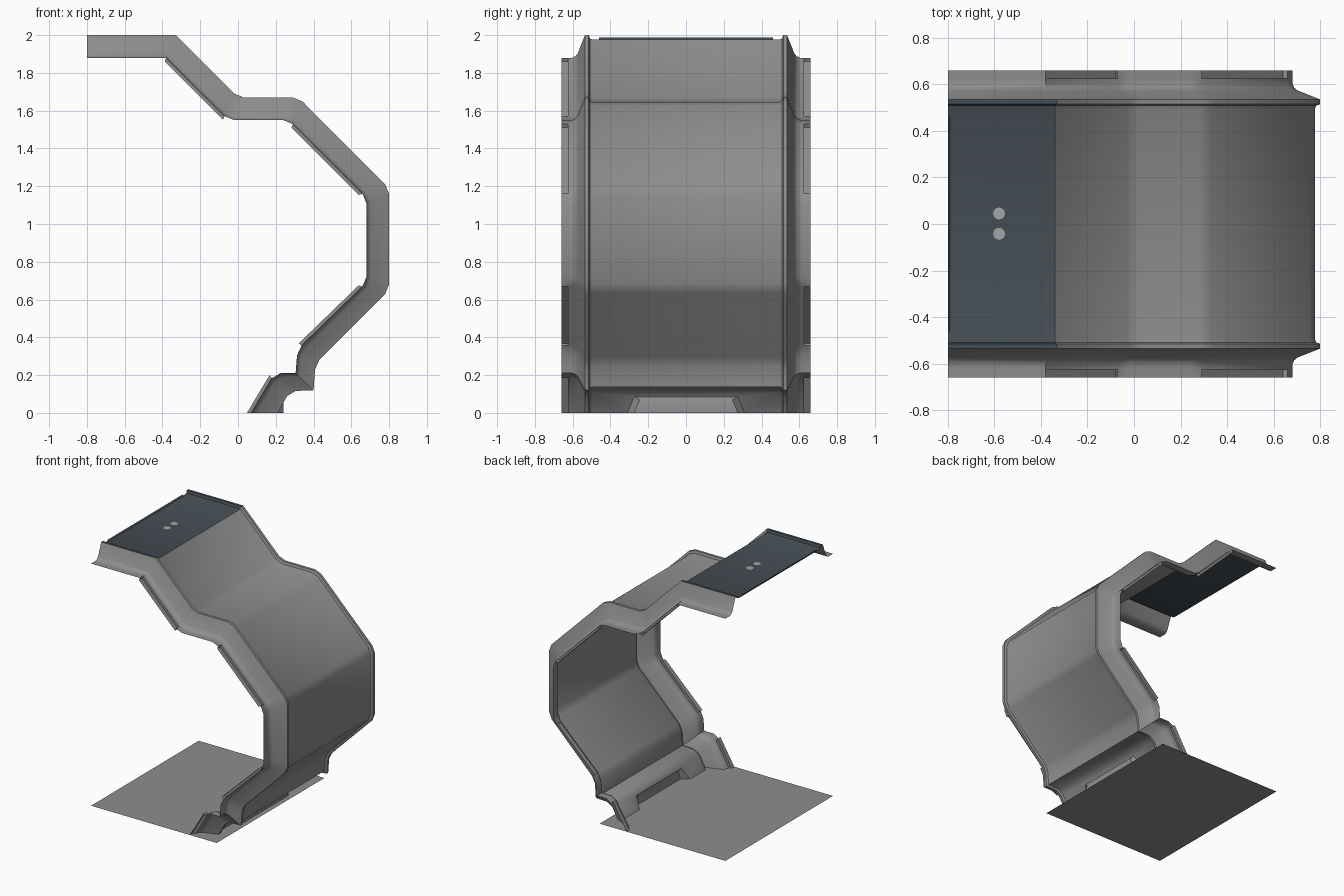
import bpy, bmesh, math
from mathutils import Vector

if "Cube" in bpy.data.objects:
    bpy.data.objects.remove(bpy.data.objects["Cube"])


def material(name, c):
    m = bpy.data.materials.new(name)
    m.diffuse_color = (*c, 1)
    m.use_nodes = True
    m.node_tree.nodes["Principled BSDF"].inputs["Base Color"].default_value = m.diffuse_color
    return m


GREY = material("wall grey", (0.27, 0.27, 0.27))
DARK = material("dark slate", (0.06, 0.076, 0.09))
LIGHT = material("light grey", (0.38, 0.38, 0.38))


def build(name, faces, mats, outward):
    """faces: list of (points, material index); outward: reference (test point, direction)"""
    bm = bmesh.new()
    for pts, mi in faces:
        f = bm.faces.new([bm.verts.new(p) for p in pts])
        f.material_index = mi
    bmesh.ops.remove_doubles(bm, verts=bm.verts, dist=0.0005)
    bmesh.ops.dissolve_degenerate(bm, edges=bm.edges, dist=0.0001)
    bmesh.ops.recalc_face_normals(bm, faces=bm.faces)
    bm.faces.ensure_lookup_table()
    p, d = Vector(outward[0]), Vector(outward[1])
    ref = min(bm.faces, key=lambda f: (f.calc_center_median() - p).length)
    if ref.normal.dot(d) < 0:
        bmesh.ops.reverse_faces(bm, faces=bm.faces)
    me = bpy.data.meshes.new(name)
    bm.to_mesh(me)
    bm.free()
    for m in mats:
        me.materials.append(m)
    ob = bpy.data.objects.new(name, me)
    bpy.context.collection.objects.link(ob)
    bpy.ops.object.select_all(action='DESELECT')
    ob.select_set(True)
    bpy.context.view_layer.objects.active = ob
    bpy.ops.object.shade_smooth_by_angle(angle=math.radians(32))
    return ob


# Side profiles (x, z): outer ridge line and inner rib edge
RIDGE = [(-.8, 2), (-.33, 2), (0, 1.67), (.32, 1.67), (.8, 1.19), (.8, .65),
         (.41, .26), (.40, .12), (.275, .115), (.21, 0)]
EDGE = [(-.8, 1.88), (-.38, 1.88), (-.05, 1.55), (.27, 1.55), (.68, 1.14), (.68, .69),
        (.315, .335), (.305, .21), (.195, .21), (.07, 0)]
SHARP = {1, 7}
DIAGONAL = {1, 3, 5, 8}


def chamfer(pts, r=0.03):
    """Chamfer the bends; every corner gives two stations."""
    pts = [Vector(p) for p in pts]
    out = [pts[0]]
    for i in range(1, len(pts) - 1):
        k = 0 if i in SHARP else r
        for q in (pts[i - 1], pts[i + 1]):
            out.append(pts[i] + (q - pts[i]).normalized() * k)
    return out + [pts[-1]]


R, E = chamfer(RIDGE), chamfer(EDGE)


def at(s, y, t):
    p = R[s].lerp(E[s], t)
    return (p.x, y, p.y)


# Cross-section (y, depth between ridge and edge)
CS = [(.495, .19), (.508, .15), (.515, 0), (.535, 0), (.573, .8), (.585, .93),
      (.605, 1), (.625, 1), (.66, 1)]
T0, LIP = CS[0][1], 1.16

faces = []
last = len(R) - 2
for s in range(len(R) - 1):
    seg = s // 2 if s % 2 == 0 else None      # odd stations are chamfers
    for side in (-1, 1):
        for (y0, t0), (y1, t1) in zip(CS, CS[1:]):
            a, b = y0 * side, y1 * side
            if seg in DIAGONAL and y1 == .66:
                # stepped pocket along the rib edge
                faces.append(([at(s, a, 1), at(s + 1, a, 1), at(s + 1, a, LIP), at(s, a, LIP)], 0))
                faces.append(([at(s, a, LIP), at(s + 1, a, LIP), at(s + 1, b, LIP), at(s, b, LIP)], 0))
                for e in (s, s + 1):
                    if e <= last:
                        faces.append(([at(e, a, 1), at(e, b, 1), at(e, b, LIP), at(e, a, LIP)], 0))
            else:
                mi = 1 if s == 0 and y1 < .54 else 0
                faces.append(([at(s, a, t0), at(s + 1, a, t0), at(s + 1, b, t1), at(s, b, t1)], mi))
    if s < last:
        # centre panel
        y = CS[0][0]
        faces.append(([at(s, -y, T0), at(s + 1, -y, T0), at(s + 1, y, T0), at(s, y, T0)],
                      1 if s == 0 else 0))

# Skirting slope with a trapezoid recess
top, bot = at(last, 0, T0), at(last + 1, 0, T0)


def slope(y, z):
    k = (z - bot[2]) / (top[2] - bot[2])
    return (bot[0] + k * (top[0] - bot[0]), y, z)


Y, zb, zt = CS[0][0], bot[2], top[2]
zh = min(.085, zt - .012)
hole = [slope(-.31, zb), slope(-.275, zh), slope(.275, zh), slope(.31, zb)]
back = [(.24, -.275, 0), (.24, -.245, .07), (.24, .245, .07), (.24, .275, 0)]
faces.append(([slope(-Y, zt), slope(-Y, zb), hole[0], hole[1]], 0))
faces.append(([slope(Y, zt), hole[2], hole[3], slope(Y, zb)], 0))
faces.append(([slope(-Y, zt), hole[1], hole[2], slope(Y, zt)], 0))
for i in range(3):
    faces.append(([hole[i], hole[i + 1], back[i + 1], back[i]], 0))
faces.append((back, 0))
build("wall_shell", faces, [GREY, DARK], ((.78, 0, .92), (1, 0, 0)))

# Floor sheet
build("floor_sheet", [([(-.8, -.66, 0), (.28, -.66, 0), (.28, .66, 0), (-.8, .66, 0)], 0)],
      [GREY], ((0, 0, 0), (0, 0, 1)))

# Thin raised lip at the open end of the ceiling panel
build("ceiling_lip", [([(-.8, -.46, 1.977), (-.8, .46, 1.977), (-.8, .46, 1.987), (-.8, -.46, 1.987)], 0),
                      ([(-.8, -.46, 1.987), (-.8, .46, 1.987), (-.79, .46, 1.978), (-.79, -.46, 1.978)], 0)],
      [DARK], ((-.795, 0, 1.985), (0, 0, 1)))

# Pair of small round fittings on the ceiling panel
for n, cy in enumerate((-.042, .045)):
    ring = [(-.58 + .026 * math.cos(a), cy + .026 * math.sin(a), 1.98)
            for a in (i * math.tau / 12 for i in range(12))]
    build(f"ceiling_fitting_{n + 1}", [(ring, 0)], [LIGHT], ((-.58, cy, 1.98), (0, 0, 1)))
